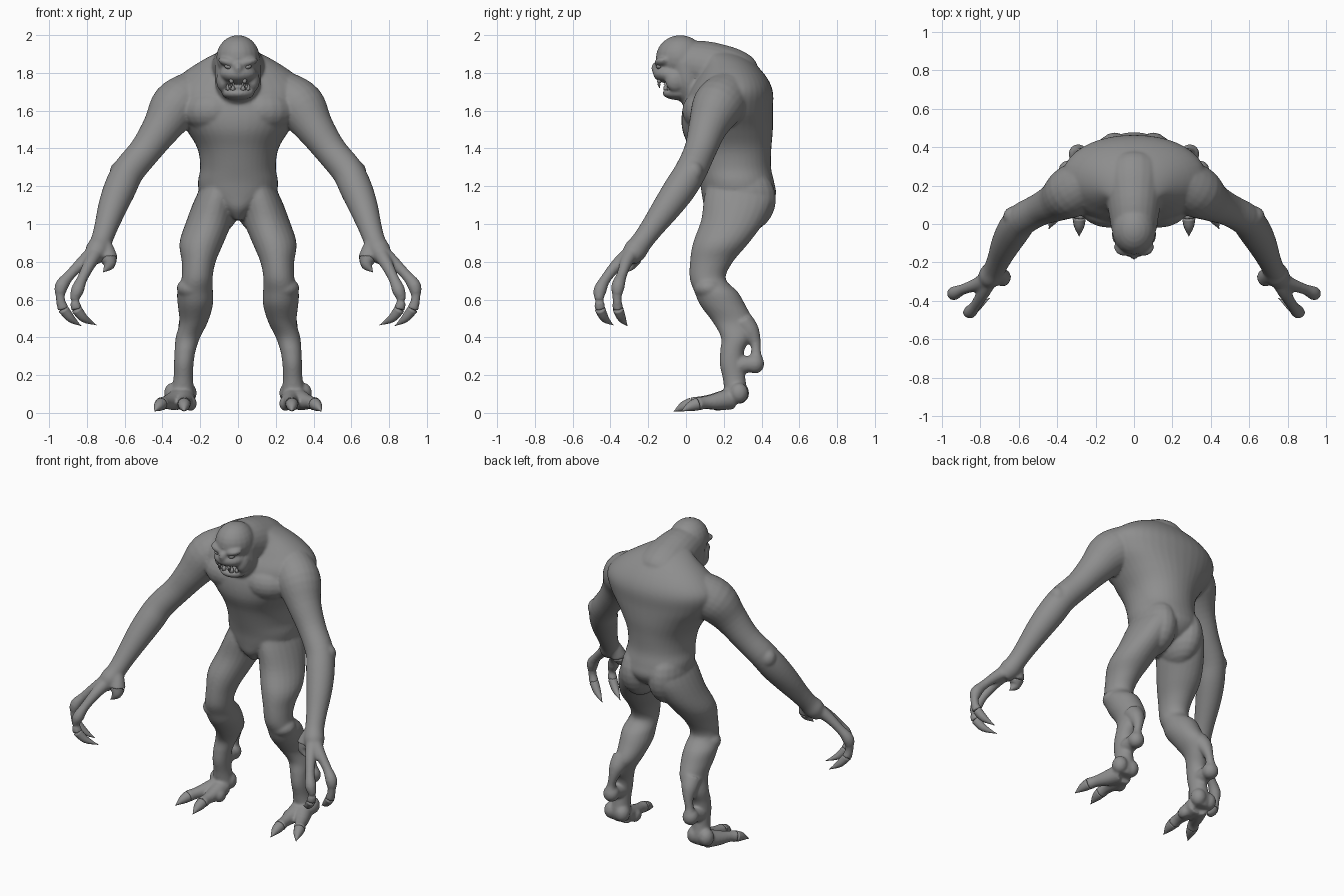
import bpy, bmesh, math
from mathutils import Vector, Matrix


def spline(rows, sub=4):
    # Catmull-Rom through rows of numbers
    out, n = [], len(rows)
    for i in range(n - 1):
        p = [rows[max(i - 1, 0)], rows[i], rows[i + 1], rows[min(i + 2, n - 1)]]
        for k in range(sub):
            t = k / sub
            out.append([0.5 * (2 * b + (c - a) * t + (2 * a - 5 * b + 4 * c - d) * t * t
                        + (3 * b - a - 3 * c + d) * t ** 3) for a, b, c, d in zip(*p)])
    return out + [list(rows[-1])]


def tube(bm, rows, flat=False, seg=24, power=1.0, mirror=False):
    # rows: x, y, z, rx(, ry); flat keeps the rings horizontal
    rows = spline([r if len(r) == 5 else (*r, r[3]) for r in rows])
    pts = [Vector(r[:3]) for r in rows]
    for s in ((1, -1) if mirror else (1,)):
        rings = []
        for i, r in enumerate(rows):
            tan = pts[min(i + 1, len(pts) - 1)] - pts[max(i - 1, 0)]
            rot = Matrix.Identity(3) if flat else tan.to_track_quat('Z', 'Y').to_matrix()
            ring = []
            for k in range(seg):
                a = math.tau * k / seg
                c, q = math.cos(a), math.sin(a)
                off = Vector((math.copysign(abs(c) ** power, c) * max(r[3], .0015),
                              math.copysign(abs(q) ** power, q) * max(r[4], .0015), 0))
                v = pts[i] + rot @ off
                ring.append(bm.verts.new((v.x * s, v.y, v.z)))
            rings.append(ring)
        for a, b in zip(rings, rings[1:]):
            for k in range(seg):
                bm.faces.new((a[k], a[(k + 1) % seg], b[(k + 1) % seg], b[k]))
        bm.faces.new(rings[0])
        bm.faces.new(rings[-1])


def blob(bm, c, r, mirror=False, tilt=0):
    for s in ((1, -1) if mirror else (1,)):
        m = (Matrix.Translation((c[0] * s, c[1], c[2])) @ Matrix.Rotation(tilt * s, 4, 'Y')
             @ Matrix.Diagonal((*r, 1)))
        bmesh.ops.create_uvsphere(bm, u_segments=20, v_segments=12, radius=1, matrix=m)


grey = bpy.data.materials.new("dark_grey")
grey.diffuse_color = (.27, .27, .27, 1)


def finish(bm, name, voxel=0):
    bmesh.ops.recalc_face_normals(bm, faces=bm.faces)
    me = bpy.data.meshes.new(name)
    bm.to_mesh(me)
    bm.free()
    me.materials.append(grey)
    ob = bpy.data.objects.new(name, me)
    bpy.context.collection.objects.link(ob)
    if voxel:
        rm = ob.modifiers.new("fuse", 'REMESH')
        rm.mode, rm.voxel_size, rm.use_smooth_shade = 'VOXEL', voxel, True
        sm = ob.modifiers.new("soften", 'SMOOTH')
        sm.factor, sm.iterations = 0.5, 8
    me.polygons.foreach_set("use_smooth", [True] * len(me.polygons))
    return ob


skin, claws, teeth, eyes = (bmesh.new() for _ in range(4))

# torso
tube(skin, [(0, .22, 1.02, .02, .07), (0, .26, 1.08, .10, .16), (0, .28, 1.15, .195, .195),
            (0, .27, 1.22, .212, .197), (0, .25, 1.30, .20, .2), (0, .235, 1.40, .215, .217),
            (0, .22, 1.50, .275, .24), (0, .22, 1.60, .35, .24), (0, .235, 1.70, .375, .225),
            (0, .24, 1.78, .315, .185), (0, .22, 1.86, .20, .13), (0, .17, 1.91, .10, .09),
            (0, .15, 1.93, .02, .02)], flat=True, seg=40, power=.95)
blob(skin, (.13, .12, 1.60), (.17, .14, .12), True)       # chest muscles
blob(skin, (.10, .30, 1.13), (.115, .177, .18), True)     # buttocks

# neck, skull, brow, muzzle, cheeks and jaw
tube(skin, [(0, -.01, 1.85, .12, .12), (0, .10, 1.83, .14, .14), (0, .20, 1.78, .165, .165),
            (0, .30, 1.73, .15, .15), (0, .38, 1.69, .05, .05)])
tube(skin, [(0, .0, 1.86, .122, .10), (0, .01, 1.75, .122, .085), (0, .04, 1.67, .10, .09),
            (0, .08, 1.62, .08, .08)], flat=True)
blob(skin, (0, -.03, 1.88), (.115, .13, .12))
blob(skin, (0, -.085, 1.795), (.1, .09, .052))
blob(skin, (.045, -.12, 1.855), (.062, .048, .026), True, -.25)
blob(skin, (0, -.14, 1.825), (.03, .045, .04))
blob(skin, (.08, -.055, 1.76), (.035, .055, .06), True)
blob(skin, (0, -.04, 1.692), (.088, .085, .036))

# arms
tube(skin, [(.24, .22, 1.68, .13), (.33, .165, 1.62, .135), (.405, .115, 1.51, .103), (.49, .075, 1.39, .085),
            (.58, .025, 1.28, .085), (.624, -.03, 1.19, .086), (.664, -.10, 1.09, .077),
            (.70, -.18, .98, .062), (.725, -.235, .905, .057), (.748, -.272, .855, .062),
            (.775, -.30, .815, .045)], mirror=True)
blob(skin, (.625, .04, 1.275), (.055, .052, .06), True)   # elbow

# legs
tube(skin, [(.09, .27, 1.24, .08, .15), (.115, .28, 1.14, .11, .185), (.15, .25, 1.02, .122, .17),
            (.193, .185, .90, .117, .148), (.208, .135, .80, .09, .114), (.217, .115, .71, .082, .095),
            (.227, .16, .64, .095, .115), (.226, .195, .57, .093, .12), (.235, .25, .48, .075, .108),
            (.265, .265, .40, .065, .08), (.28, .245, .33, .056, .064), (.287, .242, .26, .052, .064),
            (.29, .255, .18, .052, .06), (.295, .265, .10, .062, .06), (.30, .26, .05, .045, .045)],
     flat=True, mirror=True)
blob(skin, (.24, .12, .66), (.085, .08, .06), True)       # knee

# hock spur with its ball, heel balls
tube(skin, [(.255, .30, .48, .06), (.265, .34, .43, .05), (.275, .367, .37, .03), (.285, .37, .32, .027),
            (.29, .365, .27, .04), (.29, .28, .25, .048)], mirror=True)
blob(skin, (.29, .365, .26), (.05, .05, .052), True)
blob(skin, (.265, .285, .105), (.047, .05, .055), True)
blob(skin, (.345, .28, .105), (.047, .05, .055), True)

# fingers, thumb and toes: skin path plus claw tip
digits = [
    ([(.76, -.285, .85, .045), (.82, -.315, .80, .034), (.89, -.34, .73, .028), (.935, -.36, .67, .036),
      (.94, -.365, .60, .025), (.925, -.36, .55, .031)], (.885, -.34, .50, .022), (.83, -.31, .46, 0)),
    ([(.75, -.285, .85, .045), (.785, -.36, .79, .034), (.825, -.425, .71, .028), (.85, -.455, .65, .035),
      (.865, -.46, .60, .025), (.855, -.455, .55, .031)], (.815, -.43, .50, .022), (.75, -.385, .465, 0)),
    ([(.72, -.24, .91, .04), (.695, -.265, .86, .042), (.685, -.28, .815, .05)],
     (.685, -.295, .78, .03), (.715, -.31, .745, 0)),
    ([(.285, .24, .075, .06), (.28, .15, .06, .045), (.283, .08, .055, .034), (.285, .03, .047, .038)],
     (.285, -.015, .033, .026), (.285, -.065, .008, 0)),
    ([(.31, .24, .075, .06), (.355, .16, .06, .045), (.385, .10, .055, .034), (.407, .06, .047, .038)],
     (.422, .02, .033, .025), (.442, -.025, .008, 0)),
]
for path, mid, tip in digits:
    tube(skin, path, seg=16, mirror=True)
    end = path[-1]
    tube(claws, [(*end[:3], end[3] * .9), mid, tip], seg=12, mirror=True)
blob(skin, (.25, .17, .05), (.032, .045, .04), True)      # inner toe stub

# teeth and eyes
for x, y, z, r, h in [(.035, -.14, 1.765, .012, -.045), (.028, -.105, 1.71, .014, .05),
                      (.055, -.09, 1.71, .010, .035)]:
    tube(teeth, [(x, y, z, r), (x, y - .003, z + h * .5, r * .8), (x, y, z + h, 0)], seg=10, mirror=True)
blob(eyes, (.052, -.142, 1.832), (.02, .016, .012), True, -.25)

finish(skin, "body", .008)
finish(claws, "claws")
finish(teeth, "teeth")
finish(eyes, "eyes")
